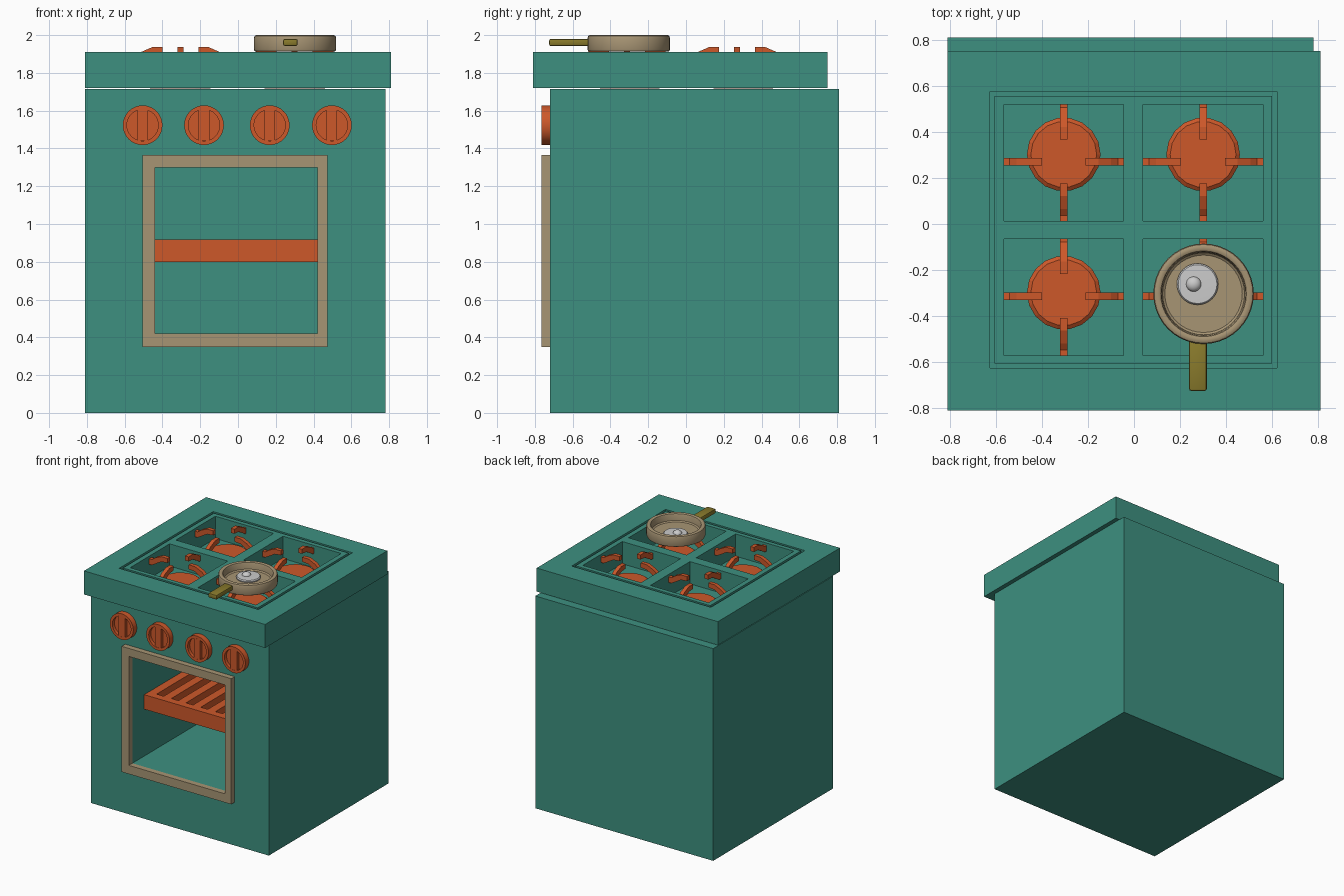
import bpy, bmesh, math
from mathutils import Matrix, Vector

if "Cube" in bpy.data.objects:
    bpy.data.objects.remove(bpy.data.objects["Cube"])


def material(name, rgb):
    m = bpy.data.materials.new(name)
    m.diffuse_color = (*rgb, 1)
    m.use_nodes = True
    m.node_tree.nodes["Principled BSDF"].inputs["Base Color"].default_value = m.diffuse_color
    return m


TEAL = material("teal_enamel", (0.047, 0.28, 0.216))
ORANGE = material("orange_metal", (0.61, 0.098, 0.023))
TAN = material("tan_metal", (0.39, 0.30, 0.175))
OLIVE = material("olive_grip", (0.25, 0.195, 0.025))


def finish(name, bm, mat=None, smooth=False):
    bmesh.ops.recalc_face_normals(bm, faces=bm.faces)
    me = bpy.data.meshes.new(name)
    bm.to_mesh(me)
    bm.free()
    ob = bpy.data.objects.new(name, me)
    bpy.context.collection.objects.link(ob)
    if mat:
        me.materials.append(mat)
    if smooth:
        bpy.ops.object.select_all(action='DESELECT')
        ob.select_set(True)
        bpy.context.view_layer.objects.active = ob
        bpy.ops.object.shade_smooth_by_angle(angle=math.radians(35))
    return ob


def add_box(bm, x, y, z):
    size = [b - a for a, b in (x, y, z)]
    mid = [(a + b) / 2 for a, b in (x, y, z)]
    return bmesh.ops.create_cube(bm, size=1, matrix=Matrix.Translation(mid) @ Matrix.Diagonal((*size, 1)))


def boxes(name, specs, mat=None):
    bm = bmesh.new()
    for s in specs:
        add_box(bm, *s)
    return finish(name, bm, mat)


def lathe(name, profile, mat, matrix, sides, smooth=True):
    """Revolve a (radius, height) profile around local z."""
    bm = bmesh.new()
    vs = [bm.verts.new((r, 0, h)) for r, h in profile]
    es = [bm.edges.new(p) for p in zip(vs, vs[1:])]
    bmesh.ops.spin(bm, geom=vs + es, axis=(0, 0, 1), cent=(0, 0, 0),
                   angle=2 * math.pi, steps=sides, use_duplicate=False)
    bmesh.ops.remove_doubles(bm, verts=bm.verts, dist=1e-4)
    bm.transform(matrix)
    return finish(name, bm, mat, smooth)


def ring(name, outer, inner, depth, mat, to_world):
    """Rectangular frame; outer/inner are (u0, v0, u1, v1)."""
    bm = bmesh.new()
    loops = []
    for d in depth:
        for u0, v0, u1, v1 in (outer, inner):
            loops.append([bm.verts.new(to_world(u, v, d)) for u, v in ((u0, v0), (u1, v0), (u1, v1), (u0, v1))])
    a, b, c, d = loops
    for p, q in ((a, b), (b, d), (d, c), (c, a)):
        for i in range(4):
            j = (i + 1) % 4
            bm.faces.new((p[i], p[j], q[j], q[i]))
    return finish(name, bm, mat)


def cut(target, cutter):
    mod = target.modifiers.new("cut", 'BOOLEAN')
    mod.operation, mod.solver, mod.object = 'DIFFERENCE', 'EXACT', cutter
    bpy.context.view_layer.update()
    me = bpy.data.meshes.new_from_object(target.evaluated_get(bpy.context.evaluated_depsgraph_get()))
    target.modifiers.clear()
    target.data = me
    me.name = target.name
    bpy.data.objects.remove(cutter)


# Body with oven cavity
body = boxes("stove_body", [((-0.81, 0.78), (-0.72, 0.81), (0, 1.715))], TEAL)
cut(body, boxes("cavity_cutter", [((-0.44, 0.42), (-0.9, 0.68), (0.42, 1.30))]))

# Cooktop with four pockets and a thin surrounding groove
top = boxes("cooktop", [((-0.81, 0.81), (-0.81, 0.75), (1.72, 1.91))], TEAL)
PX, PY = (-0.305, 0.30), (-0.318, 0.266)
cut(top, boxes("pocket_cutter", [((x - 0.26, x + 0.26), (y - 0.252, y + 0.252), (1.73, 2.0))
                                 for x in PX for y in PY]))
cut(top, ring("groove_cutter", (-0.625, -0.625, 0.62, 0.575), (-0.605, -0.605, 0.60, 0.555),
              (1.89, 1.95), None, lambda u, v, d: (u, v, d)))

# Burners, each with four stepped pan supports
ARM = [(0.262, 1.89), (0.235, 1.89), (0.205, 1.912), (0.15, 1.936), (0.095, 1.936),
       (0.095, 1.90), (0.15, 1.895), (0.20, 1.865), (0.235, 1.845), (0.262, 1.845)]
for x in PX:
    for y in PY:
        by = 0.302 if y > 0 else -0.298
        lathe("burner", [(0, 1.717), (0.16, 1.717), (0.16, 1.757), (0.143, 1.77), (0, 1.77)],
              ORANGE, Matrix.Translation((x, by, 0)), 18, False)
        bm = bmesh.new()
        for k in range(4):
            rot = Matrix.Translation((x, y + 0.005, 0)) @ Matrix.Rotation(k * math.pi / 2, 4, 'Z')
            f = bm.faces.new([bm.verts.new(rot @ Vector((r, -0.016, z))) for r, z in ARM])
            ext = bmesh.ops.extrude_face_region(bm, geom=[f], use_keep_orig=True)
            side = rot.to_3x3() @ Vector((0, 0.032, 0))
            bmesh.ops.translate(bm, vec=side, verts=[v for v in ext["geom"] if isinstance(v, bmesh.types.BMVert)])
        finish("pan_supports", bm, ORANGE)

# Control knobs: dished disc with a raised grip bar
for x in (-0.505, -0.18, 0.168, 0.497):
    mat = Matrix.Translation((x, -0.72, 1.523)) @ Matrix.Rotation(math.pi / 2, 4, 'X')
    lathe("knob", [(0, 0), (0.105, 0), (0.105, 0.045), (0.083, 0.045), (0.083, 0.018), (0, 0.018)],
          ORANGE, mat, 32)
    boxes("knob_grip", [((x - 0.028, x + 0.028), (-0.7645, -0.735), (1.441, 1.605))], ORANGE)

# Oven door frame
ring("oven_frame", (-0.505, 0.35, 0.475, 1.365), (-0.44, 0.42, 0.42, 1.30),
     (-0.765, -0.72), TAN, lambda u, v, d: (u, d, v))

# Oven rack: border rails and slats running front to back
Z = (0.80, 0.917)
rack = [((-0.44, 0.42), (-0.57, -0.51), Z), ((-0.44, 0.42), (0.54, 0.60), Z)]
n = 7
for i in range(n):
    cx = -0.405 + i * 0.79 / (n - 1)
    rack.append(((cx - 0.034, cx + 0.034), (-0.52, 0.55), Z))
boxes("oven_rack", rack, ORANGE)

# Frying pan with rounded rim
pan = Matrix.Translation((0.302, -0.303, 0))
lathe("frying_pan", [(0, 1.912), (0.208, 1.912), (0.215, 1.916), (0.218, 1.925), (0.218, 1.985),
                     (0.214, 1.996), (0.206, 2.0), (0.194, 2.0), (0.186, 1.996), (0.182, 1.985),
                     (0.178, 1.945), (0.168, 1.937), (0, 1.937)], TAN, pan, 40)

# Pan handle
bm = bmesh.new()
add_box(bm, (0.239, 0.316), (-0.725, -0.50), (1.942, 1.98))
bmesh.ops.bevel(bm, geom=bm.edges[:], offset=0.01, segments=2, affect='EDGES', profile=0.5)
finish("pan_handle", bm, OLIVE, True)

# Fried egg
lathe("egg_white", [(0, 1.93), (0.088, 1.93), (0.09, 1.945), (0.084, 1.953), (0, 1.956)],
      None, Matrix.Translation((0.276, -0.261, 0)), 32)
dome = [(0.033 * math.cos(a), 1.952 + 0.026 * math.sin(a)) for a in (i * math.pi / 12 for i in range(7))]
lathe("egg_yolk", dome, None, Matrix.Translation((0.259, -0.261, 0)), 24)
